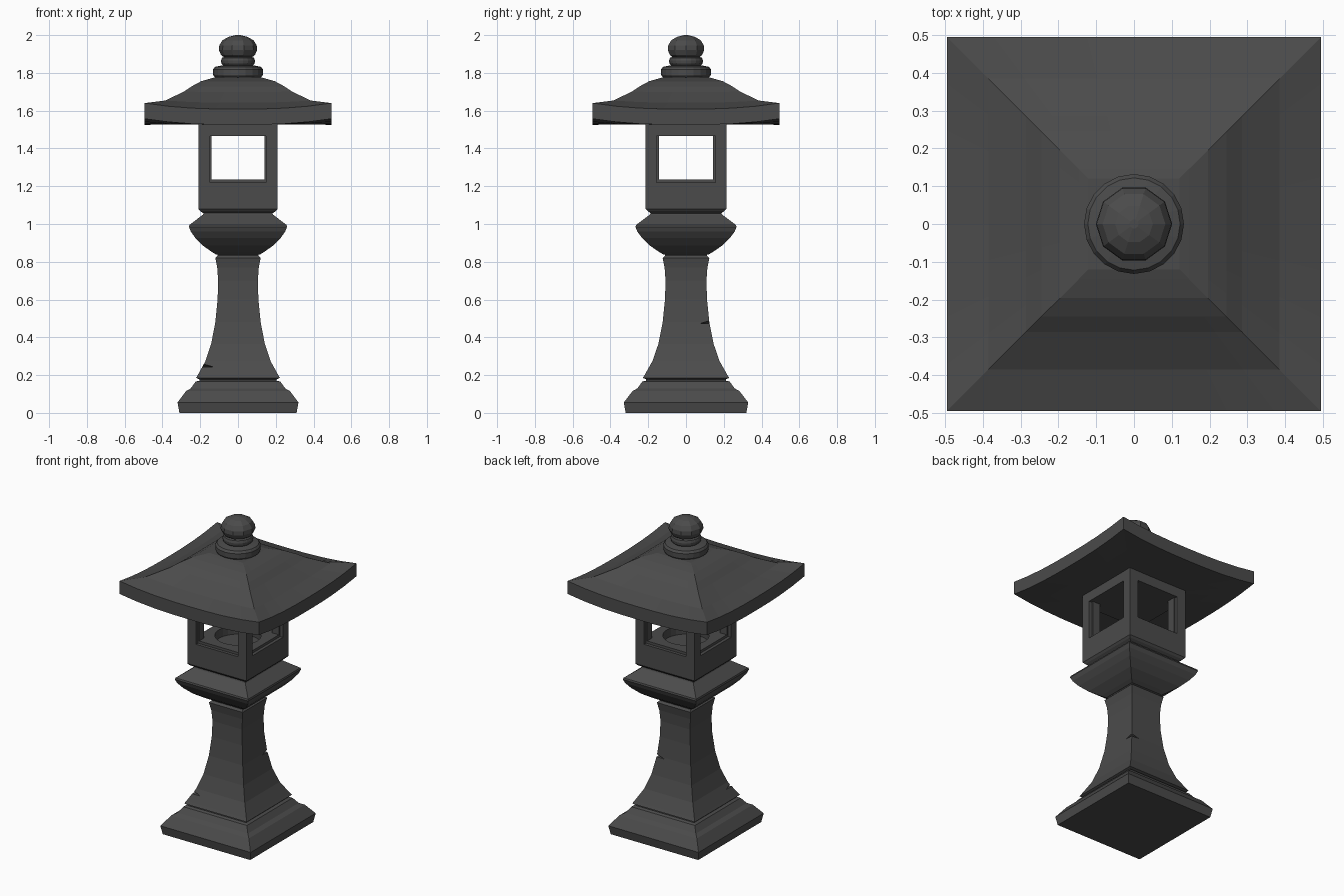
import bpy, bmesh, math
from mathutils import Matrix

cube = bpy.data.objects.get("Cube")
if cube:
    bpy.data.objects.remove(cube)

stone = bpy.data.materials.new("dark_stone")
stone.use_nodes = True
COLOR = (0.07, 0.07, 0.07, 1)
stone.diffuse_color = COLOR
bsdf = next(n for n in stone.node_tree.nodes if n.type == 'BSDF_PRINCIPLED')
bsdf.inputs["Base Color"].default_value = COLOR
bsdf.inputs["Roughness"].default_value = 0.9


def finish(name, bm):
    bmesh.ops.recalc_face_normals(bm, faces=bm.faces)
    mesh = bpy.data.meshes.new(name)
    bm.to_mesh(mesh)
    bm.free()
    mesh.materials.append(stone)
    obj = bpy.data.objects.new(name, mesh)
    bpy.context.collection.objects.link(obj)
    return obj


def loft(name, rings):
    """Skin a list of closed point rings and cap both ends."""
    bm = bmesh.new()
    loops = [[bm.verts.new(p) for p in ring] for ring in rings]
    n = len(loops[0])
    for a, b in zip(loops, loops[1:]):
        for i in range(n):
            j = (i + 1) % n
            bm.faces.new((a[i], a[j], b[j], b[i]))
    bm.faces.new(loops[0][::-1])
    bm.faces.new(loops[-1])
    return finish(name, bm)


def square_ring(half, z, stretch=1.0):
    return [(sx * half, sy * half * stretch, z)
            for sx, sy in ((-1, -1), (1, -1), (1, 1), (-1, 1))]


def square_loft(name, profile, stretch=1.03):
    return loft(name, [square_ring(h, z, stretch) for h, z in profile])


def round_loft(name, profile, sides):
    return loft(name, [[(r * math.cos(math.tau * i / sides),
                         r * math.sin(math.tau * i / sides), z)
                        for i in range(sides)] for r, z in profile])


def block(name, size, center):
    bm = bmesh.new()
    bmesh.ops.create_cube(bm, size=1, matrix=Matrix.Translation(center) @ Matrix.Diagonal((*size, 1)))
    return finish(name, bm)


def cut(target, cutter):
    cutter.hide_render = True
    cutter.hide_viewport = True
    cutter.display_type = 'WIRE'
    mod = target.modifiers.new(cutter.name, 'BOOLEAN')
    mod.operation = 'DIFFERENCE'
    mod.solver = 'EXACT'
    mod.object = cutter


# Stepped foot and flared pillar
square_loft("foot", [(.31, 0), (.32, .055), (.275, .115), (.25, .13),
                     (.225, .165), (.21, .17)])
pillar = square_loft("pillar", [(.205, .165), (.205, .178), (.222, .185), (.213, .2),
                                (.172, .275), (.142, .365), (.12, .48), (.108, .6),
                                (.105, .7), (.11, .77), (.12, .82), (.108, .832), (.108, .845)])

# Chipped pillar corners
for name, x, y, z in (("upper_chip", .118, .122, .48), ("lower_chip", -.185, -.19, .252)):
    bm = bmesh.new()
    bmesh.ops.create_cone(bm, cap_ends=True, segments=4, radius1=.055, radius2=0, depth=.016,
                          matrix=Matrix.Translation((x, y, z)))
    cut(pillar, finish(name, bm))

# Bowl under the lamp box
square_loft("bowl", [(.115, .838), (.135, .85), (.185, .885), (.225, .925), (.25, .96),
                     (.26, .985), (.257, .995), (.185, 1.05), (.178, 1.065)])

# Lamp box with openings on four sides and a round hollow in its floor
lamp_box = square_loft("lamp_box", [(.18, 1.055), (.2, 1.068), (.21, 1.08), (.21, 1.54)], 1.015)
cut(lamp_box, block("opening_front", (.28, .6, .23), (0, 0, 1.35)))
cut(lamp_box, block("opening_side", (.6, .284, .23), (0, 0, 1.35)))
for s, side in ((-1, "a"), (1, "b")):
    cut(lamp_box, block("recess_y_" + side, (.296, .04, .246), (0, s * .213, 1.342)))
    cut(lamp_box, block("recess_x_" + side, (.04, .31, .246), (s * .21, 0, 1.342)))
cut(lamp_box, round_loft("floor_hollow", [(.135, 1.18), (.135, 1.3)], 24))


# Curved roof whose eaves lift towards the corners
def roof_ring(half, z, steps=8):
    ring = []
    for k in range(4):
        turn = Matrix.Rotation(k * math.pi / 2, 3, 'Z')
        for i in range(steps):
            t = 2 * i / steps - 1
            lift = .032 * abs(t) ** 2.5 * (half / .494) ** 4
            x, y, _ = turn @ Matrix.Identity(3).col[0] * (t * half) - turn @ Matrix.Identity(3).col[1] * half
            ring.append((x, y, z + lift))
    return ring


loft("roof", [roof_ring(h, z) for h, z in (
    (.19, 1.527), (.35, 1.527), (.494, 1.525), (.494, 1.608), (.385, 1.642),
    (.285, 1.698), (.245, 1.727), (.195, 1.755), (.145, 1.77), (.12, 1.777))])

# Finial: collar, neck ring and knob
round_loft("finial_collar", [(.11, 1.77), (.126, 1.78), (.132, 1.79), (.132, 1.818),
                             (.122, 1.832), (.08, 1.84)], 20)
round_loft("finial_ring", [(.075, 1.835), (.088, 1.85), (.09, 1.865), (.085, 1.88), (.07, 1.886)], 20)
round_loft("finial_knob", [(.07, 1.88), (.09, 1.895), (.101, 1.92), (.099, 1.945),
                           (.083, 1.972), (.05, 1.991), (.012, 2)], 10)
